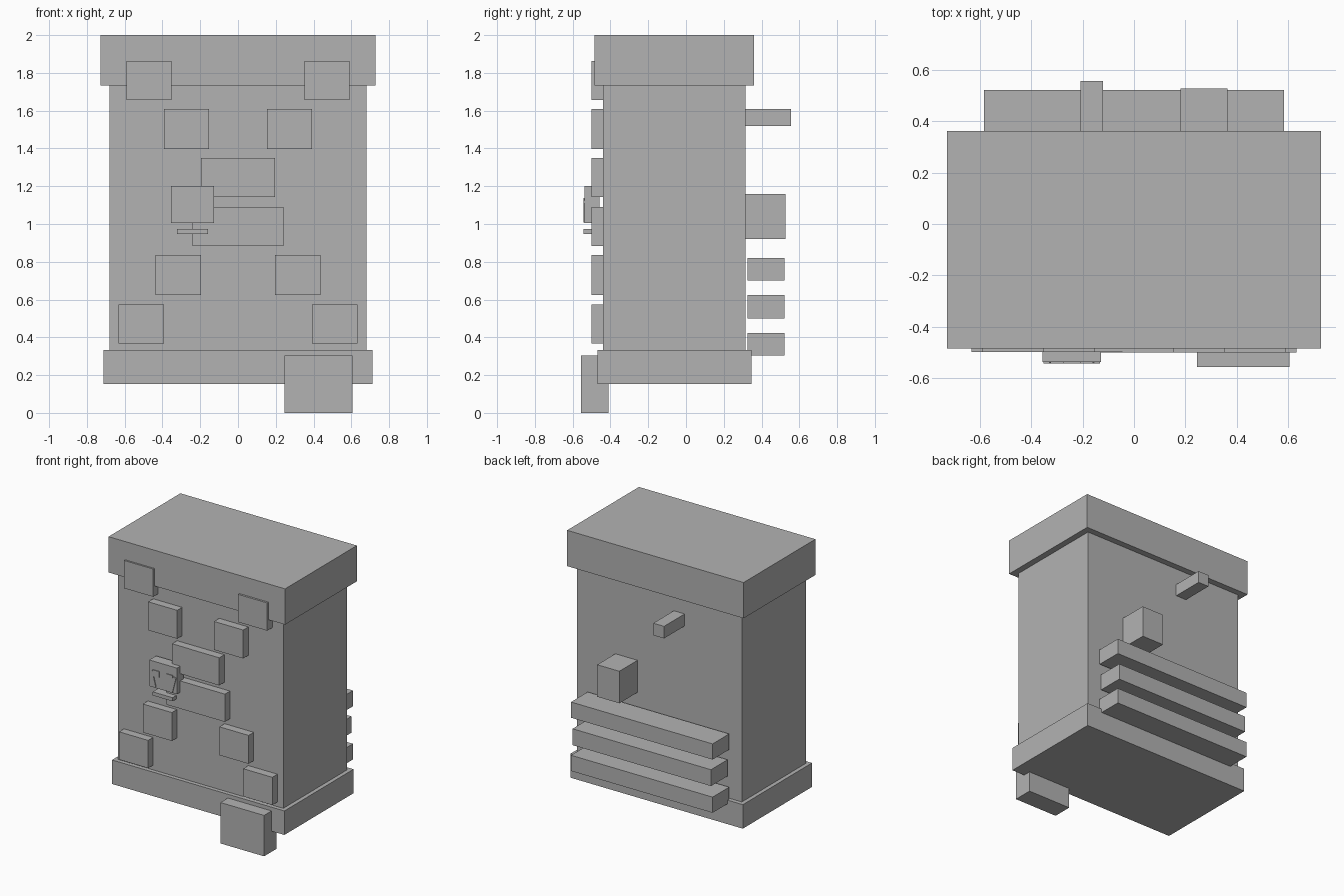
import bpy, bmesh, math
from mathutils import Matrix, Vector

grey = bpy.data.materials.new("plain grey")
grey.diffuse_color = (0.45, 0.45, 0.45, 1)


def box(name, x, y, z, tilt=0.0):
    """Box from (min, max) ranges, optionally tilted about the y axis."""
    lo, hi = Vector((x[0], y[0], z[0])), Vector((x[1], y[1], z[1]))
    bm = bmesh.new()
    bmesh.ops.create_cube(bm, size=1, matrix=Matrix.Diagonal((*(hi - lo), 1)))
    me = bpy.data.meshes.new(name)
    bm.to_mesh(me)
    bm.free()
    me.materials.append(grey)
    ob = bpy.data.objects.new(name, me)
    ob.location = (lo + hi) / 2
    ob.rotation_euler.y = tilt
    bpy.context.collection.objects.link(ob)
    return ob


# Main cabinet with cap and base
box("body", (-0.681, 0.681), (-0.439, 0.314), (0.16, 1.80))
box("cap", (-0.728, 0.728), (-0.485, 0.361), (1.733, 2.0))
box("base", (-0.711, 0.711), (-0.469, 0.346), (0.154, 0.333))

# Cross of square plates on the front: (centre x, bottom, top, front y)
rows = [(0.471, 1.657, 1.864), (0.273, 1.397, 1.609), (0.075, 1.143, 1.349),
        (0.317, 0.623, 0.835), (0.513, 0.368, 0.575)]
for cx, z0, z1 in rows:
    for side in (-1, 1):
        front = -0.500 if side > 0 else -0.498
        box("front_plate", (side * cx - 0.12, side * cx + 0.12),
            (front, -0.43), (z0, z1))
box("centre_plate", (-0.241, 0.241), (-0.499, -0.43), (0.883, 1.09))

# Small face in front of the cross
fx = -0.242
box("head", (fx - 0.114, fx + 0.114), (-0.537, -0.457), (1.005, 1.20))
for side in (-1, 1):
    ex = fx + side * 0.057
    box("eye", (ex - 0.026, ex + 0.026), (-0.543, -0.535), (1.09, 1.137))
    bx = fx + side * 0.083
    box("cheek_bar", (bx - 0.012, bx + 0.012), (-0.543, -0.535),
        (1.009, 1.129), math.radians(14.5) * side)
box("mouth", (fx - 0.082, fx + 0.082), (-0.543, -0.457), (0.946, 0.973))

# Block at the foot of the front
box("foot_block", (0.245, 0.605), (-0.557, -0.41), (0, 0.305))

# Rails, block and peg on the back
for half, z0, z1 in [(0.584, 0.702, 0.819), (0.571, 0.501, 0.623),
                     (0.584, 0.305, 0.422)]:
    box("back_rail", (-half, half), (0.325, 0.521), (z0, z1))
box("back_block", (0.18, 0.363), (0.30, 0.528), (0.92, 1.159))
box("back_peg", (-0.209, -0.12), (0.30, 0.557), (1.519, 1.609))
